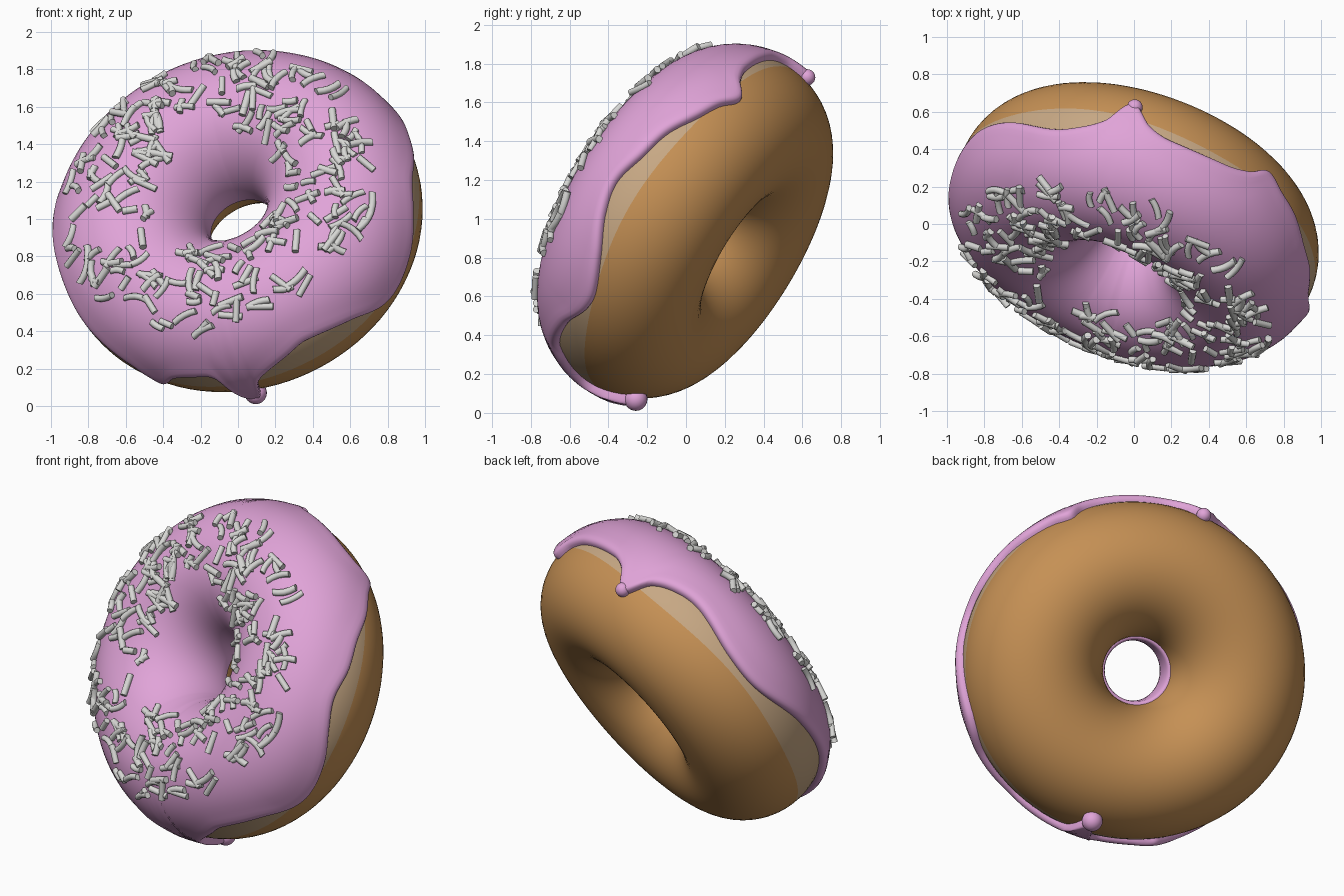
import bpy, bmesh, math, random
from mathutils import Vector, Matrix

if "Cube" in bpy.data.objects:
    bpy.data.objects.remove(bpy.data.objects["Cube"])

random.seed(11)
R, RO, RZ = 0.611, 0.409, 0.412          # ring radius, section half width and half height
A1, A2 = 0.985, 0.945                    # the ring is slightly oval
N = Vector((-0.32, -0.815, 0.485)).normalized()     # icing side of the axis
E1 = Vector((0.815, -0.32, 0)).normalized()
E2 = N.cross(E1)
CENTRE = Vector((0.015, 0.012, 0.972))


def material(name, rgb):
    m = bpy.data.materials.new(name)
    m.diffuse_color = (*rgb, 1)
    m.use_nodes = True
    m.node_tree.nodes["Principled BSDF"].inputs["Base Color"].default_value = m.diffuse_color
    return m


DOUGH = material("golden dough", (0.56, 0.28, 0.09))
BAND = material("pale dough", (0.57, 0.39, 0.23))
PINK = material("pink icing", (0.75, 0.37, 0.69))
WHITE = material("sprinkle white", (0.68, 0.68, 0.66))


def frame(th, ph):
    """Radial direction, outward normal and ring tangent at ring angle th, section angle ph."""
    c, s = math.cos(th), math.sin(th)
    radial = E1 * (c * A1) + E2 * (s * A2)
    facing = E1 * (c / A1) + E2 * (s / A2)
    normal = (facing * (math.cos(ph) / RO) + N * (math.sin(ph) / RZ)).normalized()
    return radial, normal, N.cross(facing).normalized()


def surf(th, ph, off=0.0):
    radial, normal, _ = frame(th, ph)
    return CENTRE + radial * (R + RO * math.cos(ph)) + N * (RZ * math.sin(ph)) + normal * off


def finish(bm, name, mats):
    bmesh.ops.recalc_face_normals(bm, faces=bm.faces)
    me = bpy.data.meshes.new(name)
    bm.to_mesh(me)
    bm.free()
    for m in mats:
        me.materials.append(m)
    ob = bpy.data.objects.new(name, me)
    bpy.context.collection.objects.link(ob)
    bpy.ops.object.select_all(action='DESELECT')
    ob.select_set(True)
    bpy.context.view_layer.objects.active = ob
    bpy.ops.object.shade_smooth_by_angle(angle=math.radians(50))
    return ob


# dough ring with a paler band above the outer equator
bm = bmesh.new()
NT, NP = 96, 60
rings = []
for i in range(NT):
    th = 2 * math.pi * i / NT
    wob = 0.02 * math.sin(5 * th + 1) - 0.09 * math.sin(th) ** 2
    rings.append([bm.verts.new(surf(th, 2 * math.pi * j / NP - 0.05 + wob * max(0, math.cos(2 * math.pi * j / NP))))
                  for j in range(NP)])
for i in range(NT):
    a, b = rings[i], rings[(i + 1) % NT]
    for j in range(NP):
        k = (j + 1) % NP
        f = bm.faces.new((a[j], b[j], b[k], a[k]))
        f.material_index = 1 if j < 8 else 0
finish(bm, "dough", [DOUGH, BAND])

# icing edge: (ring angle in degrees, height of the edge above the equator)
EDGE = [(9, .18), (20, .14), (30, .11), (40, .04), (48, 0), (55, -.05), (61, .02), (69, .06),
        (88, .06), (95, .02), (99, -.05), (101.5, -.09), (104, -.06), (108, .05), (117, .12),
        (126, .13), (144, .06), (158, .05), (180, .14), (204, .16), (225, .08), (243, .0),
        (249, -.06), (253, -.09), (258, -.01), (267, .02), (272, .0), (275, -.14),
        (278, -.29), (281, -.23), (283, -.08), (287, 0), (296, .08), (303, .12), (318, .08),
        (328, 0), (335, -.01), (347, .05), (359, .14)]


def edge_height(deg):
    n = len(EDGE)
    th = math.radians(deg)
    tilt = -.055 * max(0, math.cos(th)) - .055 * math.sin(th)
    deg = (deg - 2) % 360
    if deg < EDGE[0][0]:
        deg += 360

    def pt(i):
        return EDGE[i % n][0] + 360 * (i // n), EDGE[i % n][1]
    i = max(k for k in range(n) if EDGE[k][0] <= deg)
    (x0, y0), (x1, y1), (x2, y2), (x3, y3) = (pt(i + k) for k in (-1, 0, 1, 2))
    d = x2 - x1
    t = (deg - x1) / d
    m1, m2 = (y2 - y0) / (x2 - x0) * d, (y3 - y1) / (x3 - x1) * d
    return tilt + ((2 * t**3 - 3 * t**2 + 1) * y1 + (t**3 - 2 * t**2 + t) * m1
                   + (3 * t**2 - 2 * t**3) * y2 + (t**3 - t**2) * m2)


def edge_angle(deg):
    return math.degrees(math.asin(max(-.95, min(.95, edge_height(deg) / RZ))))


# icing shell: rounded beaded rim outside, drips, thin rim inside the hole
RIM = [(0, -.01), (0, .012), (0.8, .025), (2, .034), (4, .039), (7, .039), (11, .036), (16, .034)]
INNER = [(186, .018), (188, .014), (189, .006), (189, -.01)]
bm = bmesh.new()
cols = []
COUNT = 360
for i in range(COUNT):
    th = math.radians(360 * i / COUNT)
    start = edge_angle(360 * i / COUNT)
    drip = max(0, min(1, -start / 50))
    col = [(start + d, o + 0.015 * drip * min(1, max(0, o) / .03)) for d, o in RIM]
    s0 = start + 16
    o0 = col[-1][1]
    for k in range(1, 27):
        u = k / 27
        base = .033 - .015 * max(0, u - .6) / .4
        col.append((s0 + (186 - s0) * u, base + (o0 - base) * max(0, 1 - 5 * u)))
    col += INNER
    cols.append([bm.verts.new(surf(th, math.radians(p), o)) for p, o in col])
for i in range(COUNT):
    a, b = cols[i], cols[(i + 1) % COUNT]
    for j in range(len(a) - 1):
        bm.faces.new((a[j], b[j], b[j + 1], a[j + 1]))
# round drops at the long drip tips: (ring angle, radius)
for deg, rad in ((103.5, .042), (280.5, .06)):
    tip = surf(math.radians(deg), math.radians(edge_angle(deg) + 3), .018)
    bmesh.ops.create_uvsphere(bm, u_segments=20, v_segments=12, radius=rad,
                              matrix=Matrix.Translation(tip))
finish(bm, "icing", [PINK])

# sprinkles: short straight or bent rods lying on the icing
bm = bmesh.new()


def sprinkle(th, ph):
    _, nrm, tan = frame(th, ph)
    side = nrm.cross(tan)
    ang = random.uniform(0, 2 * math.pi)
    along = tan * math.cos(ang) + side * math.sin(ang)
    along = (along + nrm * random.uniform(-.12, .12)).normalized()
    across = nrm.cross(along).normalized()
    up = along.cross(across)
    centre = surf(th, ph, random.uniform(.038, .048))
    length = random.choice((.08, .11, .13, .14))
    bend = random.choice((0, 0, .008, -.008, .012)) * length / .11
    rad = random.uniform(.017, .02)
    loops = []
    for k in range(5):
        t = k / 2 - 1
        mid = centre + along * (t * length / 2) + across * bend * (t * t - .5)
        loops.append([bm.verts.new(mid + (across * math.cos(q * math.pi / 5) + up * math.sin(q * math.pi / 5)) * rad)
                      for q in range(10)])
    for a, b in zip(loops, loops[1:]):
        for q in range(10):
            bm.faces.new((a[q], a[(q + 1) % 10], b[(q + 1) % 10], b[q]))
    bm.faces.new(loops[0][::-1])
    bm.faces.new(loops[-1])


made = 0
while made < 240:
    th = random.uniform(0, 2 * math.pi)
    ph = math.radians(random.uniform(50, 120))
    if random.random() < (R + RO * math.cos(ph)) / (R + RO):
        sprinkle(th, ph)
        made += 1
finish(bm, "sprinkles", [WHITE])
